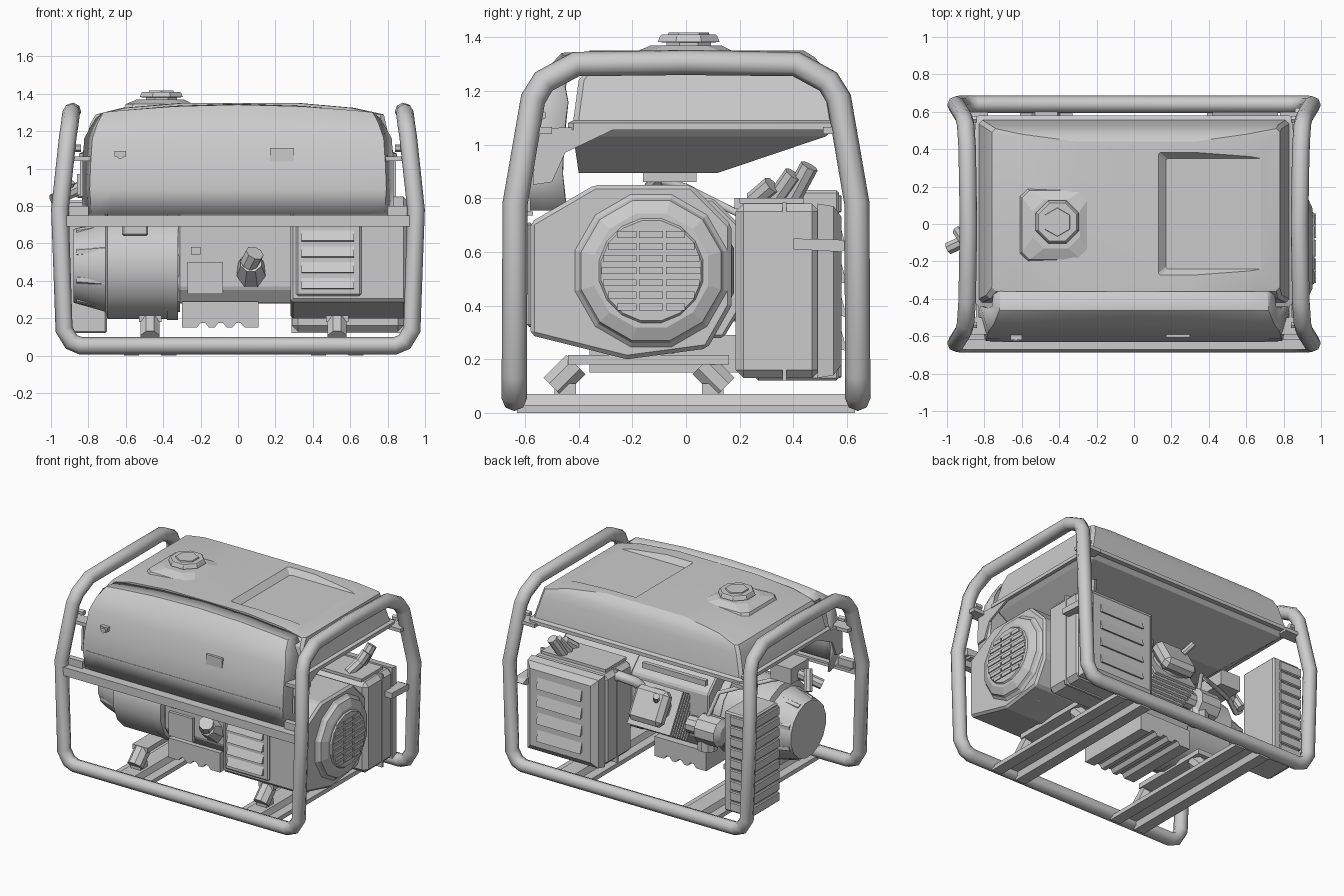
import bpy, bmesh, math
from mathutils import Vector

if "Cube" in bpy.data.objects:
    bpy.data.objects.remove(bpy.data.objects["Cube"])


def finish(o, angle=None, bevel=0):
    if bevel:
        m = o.modifiers.new("bevel", 'BEVEL')
        m.width, m.segments = bevel, 1
    if angle:
        bpy.ops.object.select_all(action='DESELECT')
        o.select_set(True)
        bpy.context.view_layer.objects.active = o
        bpy.ops.object.shade_smooth_by_angle(angle=math.radians(angle))
    return o


def mesh(name, verts, faces, angle=None, bevel=0):
    me = bpy.data.meshes.new(name)
    me.from_pydata([tuple(v) for v in verts], [], faces)
    bm = bmesh.new()
    bm.from_mesh(me)
    bmesh.ops.recalc_face_normals(bm, faces=bm.faces)
    bm.to_mesh(me)
    bm.free()
    o = bpy.data.objects.new(name, me)
    bpy.context.collection.objects.link(o)
    return finish(o, angle, bevel)


def loft(name, rings, angle=None, bevel=0):
    n = len(rings[0])
    faces = [tuple(range(n)), tuple((len(rings) - 1) * n + i for i in range(n))]
    for r in range(len(rings) - 1):
        for i in range(n):
            j = (i + 1) % n
            faces.append((r*n + i, r*n + j, r*n + n + j, r*n + n + i))
    return mesh(name, [v for ring in rings for v in ring], faces, angle, bevel)


def prism(name, pts, axis, a, b, bevel=0):
    put = {'x': lambda p, k: (k, *p), 'y': lambda p, k: (p[0], k, p[1]), 'z': lambda p, k: (*p, k)}[axis]
    return loft(name, [[put(p, k) for p in pts] for k in (a, b)], bevel=bevel)


def box(name, x0, x1, y0, y1, z0, z1, bevel=0):
    return prism(name, [(x0, y0), (x1, y0), (x1, y1), (x0, y1)], 'z', z0, z1, bevel)


def lathe(name, p0, p1, prof, n=12, angle=35):
    # prof: (fraction along the axis, radius)
    p0, p1 = Vector(p0), Vector(p1)
    q = (p1 - p0).to_track_quat('Z', 'Y')
    ring = lambda t, r: [p0.lerp(p1, t) + q @ Vector((r*math.cos(2*math.pi*(i + .5)/n), r*math.sin(2*math.pi*(i + .5)/n), 0)) for i in range(n)]
    return loft(name, [ring(t, r) for t, r in prof], angle)


def cyl(name, p0, p1, r, n=12):
    return lathe(name, p0, p1, [(0, r), (1, r)], n)


def tube(name, pts, r, cyclic=False):
    cu = bpy.data.curves.new(name, 'CURVE')
    cu.dimensions, cu.bevel_depth, cu.bevel_resolution, cu.use_fill_caps = '3D', r, 2, True
    s = cu.splines.new('POLY')
    s.points.add(len(pts) - 1)
    for p, c in zip(s.points, pts):
        p.co = (*c, 1)
    s.use_cyclic_u = cyclic
    o = bpy.data.objects.new(name, cu)
    bpy.context.collection.objects.link(o)
    bpy.ops.object.select_all(action='DESELECT')
    o.select_set(True)
    bpy.context.view_layer.objects.active = o
    bpy.ops.object.convert(target='MESH')
    return finish(bpy.context.object, 50)


def rrect(x0, x1, y0, y1, z, c):
    return [(x0 + c, y0, z), (x1 - c, y0, z), (x1, y0 + c, z), (x1, y1 - c, z),
            (x1 - c, y1, z), (x0 + c, y1, z), (x0, y1 - c, z), (x0, y0 + c, z)]


# Tubular frame: one closed loop forming both end hoops and the bottom rails
half = [(.84, -.64, .053), (.89, -.64, .073), (.93, -.64, .14), (.952, -.637, .78), (.91, -.57, 1.17),
        (.90, -.53, 1.235), (.892, -.41, 1.30), (.885, 0, 1.306)]
end = half + [(x, -y, z) for x, y, z in half[-2::-1]]
tube("tube_frame", end + [(-x, -y, z) for x, y, z in end], .047, True)

# Front cross bar, base channels and rubber mounts
box("front_cross_bar", -.96, .96, -.67, -.62, .69, .75)
box("front_bar_lip", -.90, .90, -.63, -.57, .735, .75)
hat = [(-.14, .0), (-.06, .0), (-.05, .045), (.05, .045), (.06, .0), (.14, .0),
       (.14, .03), (.075, .03), (.06, .07), (-.06, .07), (-.075, .03), (-.14, .03)]
for cx in (-.47, .53):
    prism("base_channel", [(cx + a, b) for a, b in hat], 'y', -.63, .63)
    box("mount_plate", cx - .06, cx + .06, -.44, .16, .18, .215)
    for y, s in ((-.45, 1), (.10, -1)):
        cyl("rubber_mount", (cx, y - s*.045, .095), (cx, y + s*.04, .18), .055, 8)
        box("mount_foot", cx - .04, cx + .04, y - .04, y + .04, .06, .11)

# Fuel tank with a shallow tray pressed into its top
tank = loft("fuel_tank", [rrect(-.85, .85, -.44, .58, 1.055, .02), rrect(-.85, .85, -.44, .58, 1.08, .02),
                          rrect(-.83, .83, -.42, .555, 1.09, .02), rrect(-.79, .79, -.40, .53, 1.24, .02),
                          rrect(-.76, .78, -.36, .51, 1.29, .02), rrect(-.62, .62, -.36, .48, 1.325, .02),
                          rrect(-.32, .34, -.36, .44, 1.35, .02)], 20)
cut = loft("tray_cutter", [rrect(.17, .90, -.24, .35, 1.312, .01), rrect(.12, .90, -.28, .39, 1.36, .01)])
m = tank.modifiers.new("tray", 'BOOLEAN')
m.object, m.operation, m.solver = cut, 'DIFFERENCE', 'EXACT'
bpy.context.view_layer.objects.active = tank
bpy.ops.object.modifier_move_to_index(modifier="tray", index=0)
bpy.ops.object.modifier_apply(modifier="tray")
bpy.data.objects.remove(cut)
loft("tank_underside", [rrect(-.83, .83, -.42, .55, 1.06, .02), rrect(-.80, .80, -.42, .52, 1.03, .02),
                        rrect(-.62, .62, -.40, .12, .895, .02)])
loft("filler_base", [rrect(-.62, -.22, -.21, .20, 1.30, .04), rrect(-.60, -.24, -.19, .18, 1.345, .04),
                     rrect(-.54, -.29, -.13, .13, 1.37, .06)])
lathe("filler_cap", (-.41, .01, 1.36), (-.41, .01, 1.41), [(0, .09), (.4, .09), (.45, .125), (.9, .115), (1, .11)], 8, 10)
lathe("filler_cap_grip", (-.41, .01, 1.40), (-.41, .01, 1.418), [(0, .08), (1, .075)], 6, 10)

# Curved front cover
prof = [(-.605, .755, .82), (-.62, .89, .83), (-.605, 1.02, .825), (-.57, 1.16, .815),
        (-.53, 1.24, .785), (-.46, 1.29, .755), (-.34, 1.285, .745)]
cols = [-1, -.95, -.82, -.45, 0, .45, .82, .95, 1]
verts = []
for k, (y, z, w) in enumerate(prof):
    for t in cols:
        edge = abs(t) == 1
        up = (.0, .0, .0, .0, .02, .045, .055)[k]*(1 - t*t)
        verts.append((t*w, y + edge*(.16, .16, .15, .13, .08, .02, 0)[k], z + up - .025*edge*(k > 3)))
nc = len(cols)
cover = mesh("front_cover", verts, [(r*nc + i, r*nc + i + 1, r*nc + nc + i + 1, r*nc + nc + i)
                                    for r in range(len(prof) - 1) for i in range(nc - 1)], 30)
m = cover.modifiers.new("thickness", 'SOLIDIFY')
m.thickness, m.offset = .015, 0
box("cover_trim", -.77, .77, -.630, -.60, .885, .893)
cyl("front_switch", (-.63, -.56, 1.07), (-.63, -.625, 1.07), .02, 6)
box("switch_plate", -.66, -.60, -.62, -.56, 1.065, 1.095)
box("gauge_plate", .17, .30, -.608, -.56, 1.03, 1.11)

# Tank brackets to the hoops
for s in (-1, 1):
    a, b = s*.83, s*.845
    prism("front_bracket", [(-.57, .85), (-.50, .86), (-.45, .97), (-.24, 1.07), (-.56, 1.06)], 'x', a, b)
    for y in (-.54, .56):
        box("bracket_tab", min(s*.78, s*.93), max(s*.78, s*.93), y - .05, y + .04, 1.04, 1.065)
        cyl("bracket_bolt", (s*.84, y, 1.11), (s*.89, y, 1.11), .02, 6)
    box("cover_foot", min(s*.80, s*.92), max(s*.80, s*.92), -.62, -.58, .75, .80)

# Engine fan housing with recoil starter grille on the right end
C = (-.13, .53)
lathe("fan_housing", (.30, *C), (.93, *C), [(0, .30), (.75, .32), (.93, .31), (1, .26)], 12, 20)
prism("air_duct", [(-.58, .29), (-.50, .27), (-.22, .20), (.08, .24), (.17, .40), (.17, .70),
                   (.02, .85), (-.34, .85), (-.58, .71)], 'x', .28, .90, .015)
lathe("recoil_ring", (.90, *C), (.955, *C), [(0, .285), (.6, .27), (1, .22)], 12, 10)
lathe("recoil_inner", (.94, *C), (.965, *C), [(0, .21), (1, .19)], 16, 10)
for i in range(7):
    dz = -.135 + i*.045
    w = math.sqrt(.185**2 - dz*dz)
    for y0, y1 in ((-w, -.055), (-.045, .045), (.055, w)):
        if y1 - y0 > .02:
            box("grille_slat", .96, .972, C[0] + y0, C[0] + y1, C[1] + dz - .013, C[1] + dz + .013)

# Louvred intake panel on the front of the duct
box("louvre_panel", .31, .66, -.595, -.57, .32, .71, .01)
for i in range(4):
    z = .38 + i*.085
    prism("front_louvre", [(-.59, z - .025), (-.62, z - .02), (-.595, z + .035)], 'x', .34, .62)

# Crankcase, ribbed oil pan, control plate and filler
prism("crankcase", [(-.38, .36), (-.32, .28), (.14, .28), (.20, .38), (.20, .70), (.10, .80), (-.30, .80), (-.38, .72)], 'x', -.32, .30, .01)
pan = [(-.30, .29), (-.30, .15)]
for i in range(3):
    x = -.22 + i*.095
    pan += [(x, .15), (x + .02, .175), (x + .045, .175), (x + .065, .15)]
prism("oil_pan", pan + [(.11, .15), (.11, .29)], 'y', -.36, .20)
box("control_plate", -.27, -.08, -.40, -.37, .33, .50)
box("control_button", -.25, -.20, -.41, -.37, .54, .58)
lathe("oil_filler", (.07, -.34, .44), (.07, -.45, .50), [(0, .09), (1, .06)], 8)
cyl("oil_cap", (.06, -.44, .49), (.09, -.49, .55), .05, 8)

# Finned cylinder leaning to the rear, with head cover
d = Vector((0, .86, .5))
for i in range(8):
    o = box("cooling_fin", -.17, .17, -.15, .15, -.008, .008)
    o.location = Vector((0, .12, .45)) + d*(.03*i + .05)
    o.rotation_euler.x = -math.atan2(d.y, d.z)
cyl("cylinder_barrel", (0, .05, .42), (0, .36, .60), .12, 12)
o = box("head_cover", -.13, .13, -.12, .12, 0, .10, .03)
o.location, o.rotation_euler.x = Vector((0, .12, .45)) + d*.28, -math.atan2(d.y, d.z)
tube("exhaust_pipe", [(.12, .26, .62), (.16, .34, .72), (.28, .36, .74), (.36, .36, .70)], .035)
cyl("spark_plug", (-.06, .42, .68), (-.10, .48, .74), .022, 8)

# Carburettor and starter parts behind the crankcase
lathe("carburettor", (-.20, .24, .48), (-.48, .24, .48), [(0, .06), (.3, .06), (.35, .10), (.9, .10), (1, .06)], 10)
cyl("float_bowl", (-.34, .24, .34), (-.34, .24, .46), .07, 10)
tube("fuel_hose", [(-.34, .24, .56), (-.40, .20, .74), (-.70, .0, .84), (-.86, -.08, .86)], .015)
box("governor_arm", -.30, .20, .18, .21, .76, .80)

# Muffler box with rear louvres
box("muffler_box", .29, .885, .185, .50, .13, .78, .03)
loft("muffler_guard", [[(x, y, z) for x, z in ((.30 + i, .13 + i), (.88 - i, .13 + i), (.88 - i, .78 - i), (.30 + i, .78 - i))]
                       for y, i in ((.49, 0), (.55, .01), (.58, .05))])
for i in range(4):
    z = .26 + i*.125
    prism("rear_louvre", [(.57, z - .02), (.60, z - .03), (.58, z + .045)], 'x', .42, .77)
box("muffler_seam", .285, .89, .36, .375, .12, .785)
prism("muffler_stay", [(.40, .61), (.58, .60), (.62, .625), (.58, .645), (.40, .65)], 'x', .86, .94)
box("muffler_shield", .33, .84, .20, .44, .78, .80)
for y, h in ((.26, .85), (.34, .89), (.40, .92)):
    cyl("muffler_fitting", (.70, y - .01, .79), (.74, y + .06, h), .035, 8)

# Alternator with tapered end bell on the left
A = (-.13, .48)
lathe("alternator", (-.31, *A), (-.88, *A), [(0, .25), (.1, .25), (.12, .29), (.68, .29), (.70, .25), (1, .20)], 16, 25)
lathe("alternator_band", (-.32, *A), (-.38, *A), [(0, .295), (1, .295)], 16)
for i in range(8):
    a = math.tau*(i + .5)/8
    y, z = A[0] + .23*math.cos(a), A[1] + .23*math.sin(a)
    cyl("bell_rib", (-.66, y, z), (-.86, A[0] + .19*math.cos(a), A[1] + .19*math.sin(a)), .025, 6)
box("alternator_terminal", -.62, -.48, -.42, -.20, .64, .70, .01)

# Ribbed electrical box at the rear left
box("electrical_box", -.915, -.70, .26, .57, .12, .83, .01)
for i in range(9):
    z = .13 + i*.077
    box("box_rib", -.93, -.75, .265, .58, z, z + .067, .006)

# Fuel valve below the tank on the left
cyl("fuel_valve", (-.84, -.06, .90), (-.99, -.13, .83), .035, 8)
cyl("valve_knob", (-.90, -.10, .93), (-.94, -.04, .80), .03, 8)
box("valve_bracket", -.86, -.70, -.16, .04, .86, .97)
